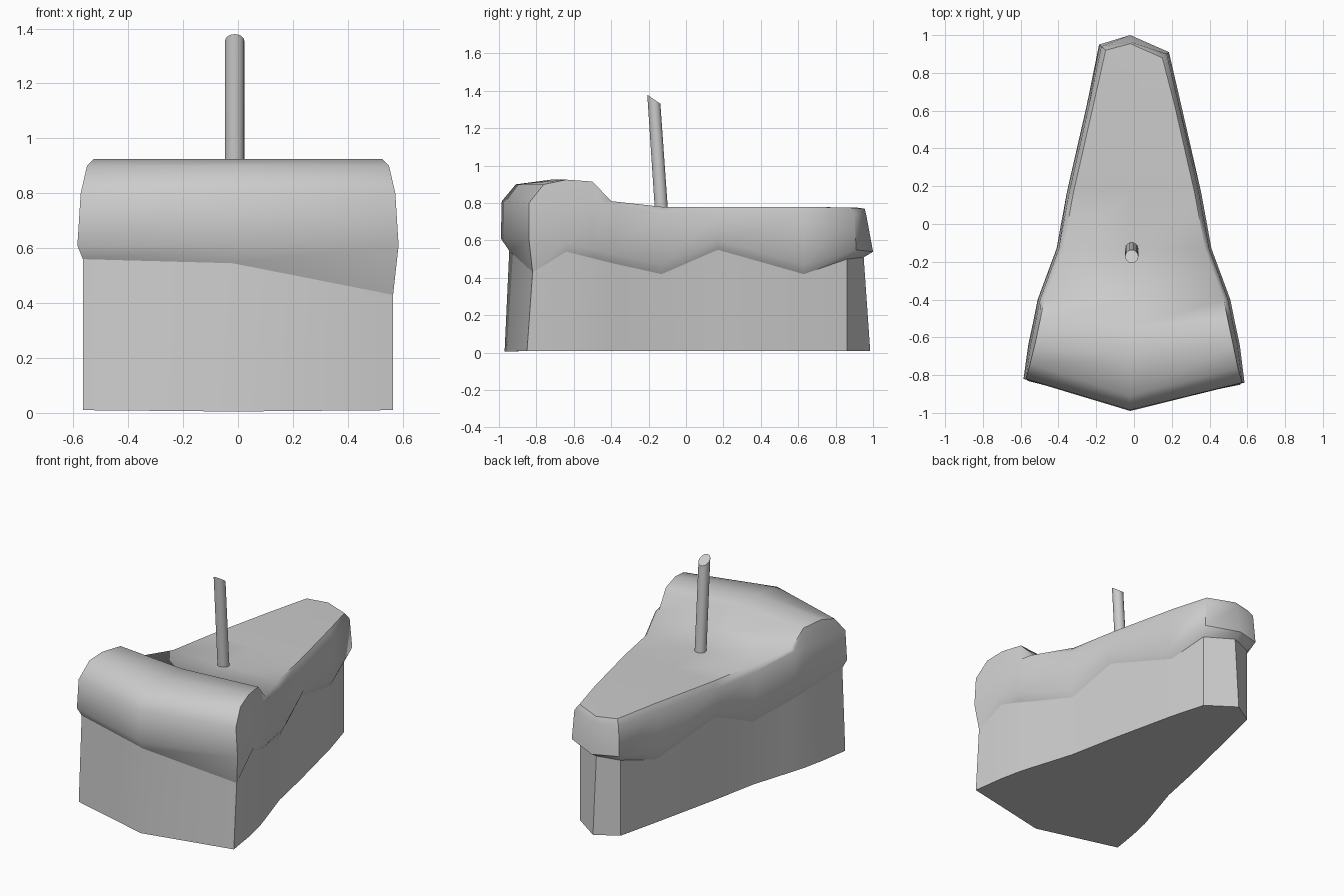
import bpy, bmesh, math

if "Cube" in bpy.data.objects:
    bpy.data.objects.remove(bpy.data.objects["Cube"])

# Side stations, front to back: y, body x, icing x, lower icing z, rim z, top z
SIDE = [(-0.84, 0.565, 0.585, 0.43, 0.80, 0.90),
        (-0.64, 0.535, 0.56, 0.54, 0.80, 0.925),
        (-0.50, 0.505, 0.53, 0.505, 0.80, 0.915),
        (-0.40, 0.475, 0.51, 0.48, 0.80, 0.81),
        (-0.13, 0.39, 0.41, 0.42, 0.74, 0.78),
        (0.17, 0.33, 0.355, 0.55, 0.74, 0.78),
        (0.63, 0.225, 0.25, 0.42, 0.74, 0.78),
        (0.91, 0.16, 0.185, 0.50, 0.74, 0.775)]
# Crest of the top surface along the middle: y, z
MID = [(-0.91, 0.90), (-0.72, 0.925), (-0.55, 0.915), (-0.40, 0.81),
       (-0.13, 0.78), (0.17, 0.78), (0.63, 0.78), (0.955, 0.77)]
CX = -0.02


def side_column(i, s):
    """Points from the base up to the icing top at one station."""
    y, bx, ix, low, rim, top = SIDE[i]
    first, last = i == 0, i == len(SIDE) - 1
    if s < 0 and first:
        low, y = 0.56, -0.82
    if s < 0 and last:
        y = 0.95
    yb = y - 0.05 if last else y + 0.02 if first else y
    ym = y + (0.0 if first else -0.01 if last else 0)
    yt = y + (0.08 if first else -0.03 if last else 0)
    bulge = max(low + 0.05, 0.61) if first else low + 0.05
    return [(s * bx, yb - (0.03 if first else 0), 0.01), (s * bx, yb, low),
            (s * ix, y, bulge), (s * (ix - 0.012), ym, rim),
            (s * (ix - 0.035), yt, top)]


front = [(CX, -0.97, 0.005), (CX, -0.945, 0.545), (CX, -0.99, 0.61),
         (CX, -0.985, 0.81), (CX, *MID[0])]
tip = [(CX, 0.985, 0.01), (CX, 0.95, 0.51), (CX, 1.0, 0.54),
       (CX, 0.965, 0.73), (CX, *MID[-1])]
n = len(SIDE)
right = [side_column(i, 1) for i in range(n)]
left = [side_column(i, -1) for i in range(n)]
loop = [front] + right + [tip] + left[::-1]


def finish(bm, name, angle):
    bmesh.ops.remove_doubles(bm, verts=bm.verts, dist=1e-5)
    bmesh.ops.recalc_face_normals(bm, faces=bm.faces)
    me = bpy.data.meshes.new(name)
    bm.to_mesh(me)
    bm.free()
    ob = bpy.data.objects.new(name, me)
    bpy.context.collection.objects.link(ob)
    bpy.ops.object.select_all(action='DESELECT')
    ob.select_set(True)
    bpy.context.view_layer.objects.active = ob
    bpy.ops.object.shade_smooth_by_angle(angle=math.radians(angle))
    return ob


def skin(bm, levels):
    """Join neighbouring columns with quads."""
    rows = [[bm.verts.new(c[k]) for c in loop] for k in levels]
    m = len(loop)
    for a, b in zip(rows, rows[1:]):
        for i in range(m):
            j = (i + 1) % m
            bm.faces.new((a[i], a[j], b[j], b[i]))
    return rows


# Cake sponge
bm = bmesh.new()
rows = skin(bm, (0, 1))
bm.faces.new(rows[0])
finish(bm, "cake_sponge", 30)

# Icing: draped sides and top with raised front roll
bm = bmesh.new()
skin(bm, (1, 2, 3, 4))
grid = [[bm.verts.new(p) for p in (left[i][4], (CX, *MID[i]), right[i][4])]
        for i in range(n)]
for a, b in zip(grid, grid[1:]):
    for k in range(2):
        bm.faces.new((a[k], a[k + 1], b[k + 1], b[k]))
finish(bm, "icing", 50)

# Leaning candle with a slanted tip
bm = bmesh.new()
bmesh.ops.create_cone(bm, cap_ends=True, segments=20, radius1=0.035,
                      radius2=0.035, depth=1)
for v in bm.verts:
    if v.co.z > 0:
        v.co.z = 1.355 - 0.7 * v.co.y
        v.co.y -= 0.172
    else:
        v.co.z = 0.74
        v.co.y -= 0.13
    v.co.x -= 0.012
finish(bm, "candle", 40)
